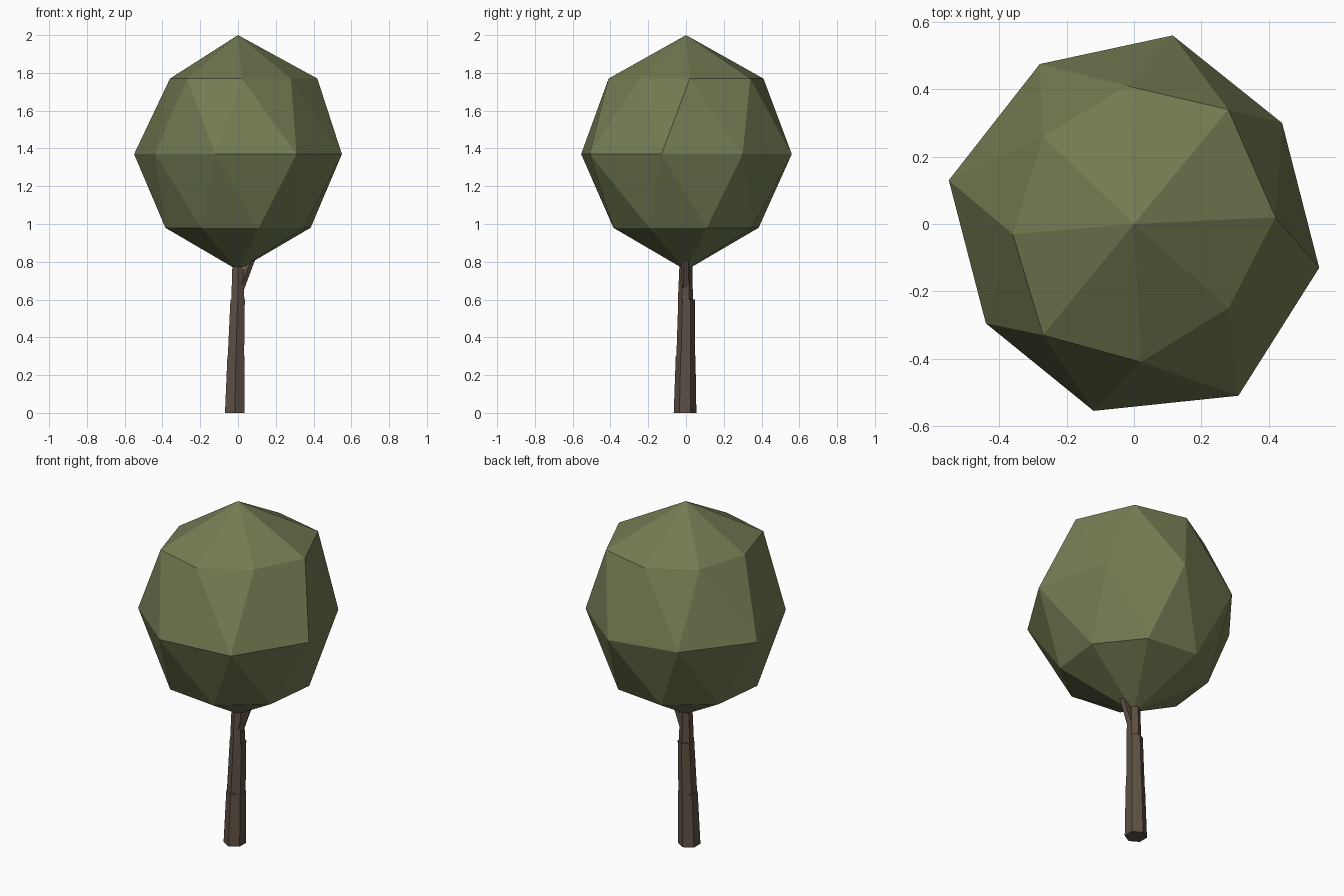
import bpy, bmesh, math
from mathutils import Vector

if "Cube" in bpy.data.objects:
    bpy.data.objects.remove(bpy.data.objects["Cube"])


def material(name, rgb):
    m = bpy.data.materials.new(name)
    m.diffuse_color = (*rgb, 1)
    m.use_nodes = True
    m.node_tree.nodes["Principled BSDF"].inputs["Base Color"].default_value = m.diffuse_color
    return m


leaf = material("leaf_green", (0.17, 0.20, 0.085))
bark = material("bark_brown", (0.11, 0.08, 0.058))


def finish(bm, name, mat):
    bmesh.ops.recalc_face_normals(bm, faces=bm.faces)
    me = bpy.data.meshes.new(name)
    bm.to_mesh(me)
    bm.free()
    me.materials.append(mat)
    ob = bpy.data.objects.new(name, me)
    bpy.context.collection.objects.link(ob)
    return ob


def bridge(bm, a, b):
    # triangles between two twisted rings, upper a to lower b
    n = len(a)
    for i in range(n):
        j = (i + 1) % n
        bm.faces.new((a[i], b[i], b[j]))
        bm.faces.new((a[i], b[j], a[j]))


# Crown: three twisted eight-sided rings between two poles
upper = [(.42, .02), (.28, .34), (-.02, .41), (-.27, .26),
         (-.36, -.03), (-.27, -.33), (.02, -.41), (.28, -.25)]
middle = [(.55, -.13), (.44, .30), (.115, .56), (-.28, .475),
          (-.55, .13), (-.44, -.295), (-.12, -.555), (.31, -.51)]
lower = [(.40 * math.cos(math.radians(-29 + 45 * k)),
          .40 * math.sin(math.radians(-29 + 45 * k))) for k in range(8)]
bm = bmesh.new()
rings = [[bm.verts.new((x, y, z)) for x, y in pts]
         for pts, z in ((upper, 1.77), (middle, 1.37), (lower, .98))]
bridge(bm, rings[0], rings[1])
bridge(bm, rings[1], rings[2])
for ring, z in ((rings[0], 2.0), (rings[2], .755)):
    pole = bm.verts.new((0, 0, z))
    for i in range(8):
        bm.faces.new((ring[i], ring[(i + 1) % 8], pole))
finish(bm, "crown", leaf)


def limb(name, p0, r0, p1, r1, sides=6):
    # tapered prism with level ends, one corner facing the front
    bm = bmesh.new()
    ends = []
    for p, r in ((p0, r0), (p1, r1)):
        ends.append([bm.verts.new(Vector(p) + Vector((
            r * math.sin(math.tau * k / sides), -r * math.cos(math.tau * k / sides), 0)))
            for k in range(sides)])
    a, b = ends
    for i in range(sides):
        j = (i + 1) % sides
        bm.faces.new((a[i], a[j], b[j], b[i]))
    bm.faces.new(a)
    bm.faces.new(b)
    return finish(bm, name, bark)


# Trunk: three stacked tapering sections
limb("trunk_base", (-.017, -.005, 0), .06, (-.011, -.002, .305), .052)
limb("trunk_middle", (-.011, -.001, .295), .05, (-.002, .003, .60), .044)
limb("trunk_top", (-.001, -.003, .59), .040, (0, 0, .85), .032)

# Branch: short stub running up into the crown
limb("branch", (.008, -.005, .65), .024, (.09, -.005, .86), .02, 5)
